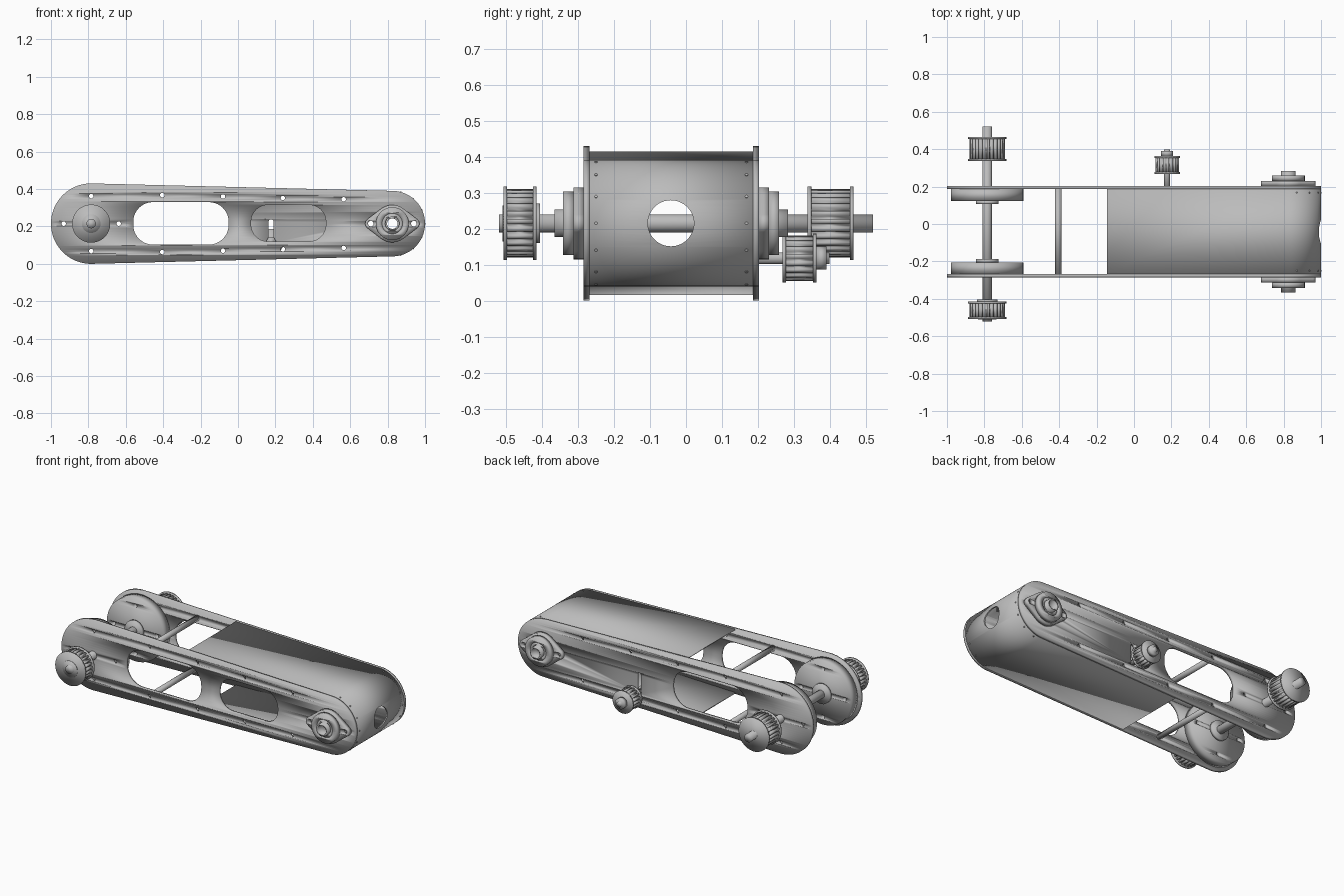
import bpy, math
from mathutils import Matrix, Vector
from mathutils.geometry import convex_hull_2d

if "Cube" in bpy.data.objects:
    bpy.data.objects.remove(bpy.data.objects["Cube"])

grey = bpy.data.materials.new("plain grey metal")
grey.use_nodes = True
grey.diffuse_color = (0.5, 0.5, 0.5, 1)
grey.node_tree.nodes["Principled BSDF"].inputs["Base Color"].default_value = (0.5, 0.5, 0.5, 1)

ZC = 0.215                  # height of both axes
TAIL, TAIL_R = -0.785, 0.215
NOSE, NOSE_R = 0.825, 0.175
FRONT, BACK = -0.285, 0.203  # outer faces of the side plates
THICK = 0.017


def circle(x, z, r, n=40):
    return [(x + r * math.cos(2 * math.pi * i / n), z + r * math.sin(2 * math.pi * i / n)) for i in range(n)]


def hull(*circles):
    pts = [Vector(p) for c in circles for p in c]
    return [tuple(pts[i]) for i in convex_hull_2d(pts)]


def slot(x0, x1, z0, z1, r):
    return hull(*[circle(x, z, r) for x in (x0 + r, x1 - r) for z in (z0 + r, z1 - r)])


def gear(x, z, r, depth, teeth):
    loop = []
    for i in range(teeth):
        for f, rad in ((0, r), (0.55, r), (0.62, r - depth), (0.93, r - depth)):
            a = 2 * math.pi * (i + f) / teeth
            loop.append((x + rad * math.cos(a), z + rad * math.sin(a)))
    return loop


def prism(name, loops, y0, y1):
    """Outline (first loop) with holes (other loops), extruded from y0 to y1."""
    cu = bpy.data.curves.new(name, 'CURVE')
    cu.dimensions = '2D'
    cu.fill_mode = 'BOTH'
    cu.extrude = abs(y1 - y0) / 2
    for loop in loops:
        sp = cu.splines.new('POLY')
        sp.points.add(len(loop) - 1)
        for p, (x, z) in zip(sp.points, loop):
            p.co = (x, z, 0, 1)
        sp.use_cyclic_u = True
    tmp = bpy.data.objects.new(name + "_curve", cu)
    bpy.context.collection.objects.link(tmp)
    bpy.context.view_layer.update()
    me = bpy.data.meshes.new_from_object(tmp.evaluated_get(bpy.context.evaluated_depsgraph_get()))
    bpy.data.objects.remove(tmp)
    me.transform(Matrix.Translation((0, (y0 + y1) / 2, 0)) @ Matrix.Rotation(math.pi / 2, 4, 'X'))
    me.name = name
    me.materials.clear()
    me.materials.append(grey)
    ob = bpy.data.objects.new(name, me)
    bpy.context.collection.objects.link(ob)
    weld = ob.modifiers.new("weld", 'WELD')
    weld.merge_threshold = 0.0001
    me.shade_smooth()
    me.set_sharp_from_angle(angle=math.radians(30))
    return ob


# Bolt hole positions
drum_bolts = [circle(TAIL + dx, ZC + dz, 0.012, 16)
              for dx, dz in ((0.147, 0), (-0.147, 0), (0, 0.147), (0, -0.147))]
edge_bolts = [circle(x, ZC + s * h, 0.012, 16)
              for x, h in ((-0.405, 0.152), (-0.08, 0.145), (0.24, 0.137), (0.565, 0.13)) for s in (1, -1)]
flange_bolts = [circle(NOSE + s * 0.115, ZC, 0.015, 20) for s in (1, -1)]

# Side plates
outline = hull(circle(TAIL, ZC, TAIL_R, 96), circle(NOSE, ZC, NOSE_R, 96))
shared = [slot(-0.56, -0.05, 0.103, 0.33, 0.105), circle(NOSE, ZC, 0.06)] + drum_bolts + edge_bolts + flange_bolts
window = slot(0.07, 0.47, 0.12, 0.315, 0.09)
adjuster = slot(0.163, 0.191, 0.1, 0.238, 0.0139)
prism("front_side_plate", [outline, window] + shared, FRONT, FRONT + THICK)
prism("back_side_plate", [outline, adjuster] + shared, BACK - THICK, BACK)

# Wrapped cover around the nose, with a round opening in its end
nx = (TAIL_R - NOSE_R) / (NOSE - TAIL)
nz = math.sqrt(1 - nx * nx)
phi = math.acos(nx)


def wrap(r, x0=-0.145, n=48):
    h = (r - nx * (x0 - NOSE)) / nz
    arc = [(NOSE + r * math.cos(phi - 2 * phi * i / n), ZC + r * math.sin(phi - 2 * phi * i / n)) for i in range(n + 1)]
    return [(x0, ZC + h)] + arc + [(x0, ZC - h)]


cover = prism("wrapped_cover", [wrap(NOSE_R) + wrap(NOSE_R - 0.008)[::-1]], FRONT + THICK, BACK - THICK)
bpy.ops.mesh.primitive_cylinder_add(vertices=48, radius=0.064, depth=0.3,
                                    location=(1, -0.042, ZC), rotation=(0, math.pi / 2, 0))
cutter = bpy.context.object
cutter.name = "cover_opening_cutter"
cutter.hide_render = True
cutter.display_type = 'WIRE'
cutter.hide_set(True)
cut = cover.modifiers.new("opening", 'BOOLEAN')
cut.operation = 'DIFFERENCE'
cut.solver = 'EXACT'
cut.object = cutter

# Rivets along the curved edges of the cover
for y in (FRONT + 0.035, BACK - 0.035):
    for i in range(7):
        a = math.radians(-75 + 25 * i)
        d = Vector((math.cos(a), 0, math.sin(a)))
        bpy.ops.mesh.primitive_cylinder_add(vertices=10, radius=0.004, depth=0.004,
                                            location=Vector((NOSE, y, ZC)) + d * NOSE_R,
                                            rotation=d.to_track_quat('Z', 'Y').to_euler())
        bpy.context.object.name = "cover_rivet"
        bpy.context.object.data.materials.append(grey)

# Spacer tubes between the plates
for label, s in (("upper", 1), ("lower", -1)):
    z = ZC + s * 0.152
    prism(label + "_spacer_tube", [circle(-0.405, z, 0.017, 24), circle(-0.405, z, 0.012, 24)],
          FRONT + THICK, BACK - THICK)

# Drums, nose bearings: each mirrored to both plates
for label, face, out in (("front", FRONT, -1), ("back", BACK, 1)):
    inner = face - out * THICK
    prism(label + "_drum", [circle(TAIL, ZC, 0.193, 80)] + drum_bolts, inner, inner - out * 0.062)
    prism(label + "_drum_hub", [circle(TAIL, ZC, 0.06)], inner - out * 0.062, inner - out * 0.08)
    flange = hull(circle(NOSE, ZC, 0.1, 64), *[circle(NOSE + s * 0.115, ZC, 0.03) for s in (1, -1)])
    prism(label + "_bearing_flange", [flange, circle(NOSE, ZC, 0.06)] + flange_bolts, face, face + out * 0.027)
    prism(label + "_bearing_housing", [circle(NOSE, ZC, 0.088, 56), circle(NOSE, ZC, 0.055)],
          face + out * 0.027, face + out * 0.056)
    prism(label + "_bearing_race", [circle(NOSE, ZC, 0.056), circle(NOSE, ZC, 0.036)],
          face - out * THICK, face + out * 0.05)
    prism(label + "_bearing_collar", [circle(NOSE, ZC, 0.038), circle(NOSE, ZC, 0.028)],
          face - out * THICK, face + out * 0.08)

# Drive axle
prism("drive_axle", [circle(TAIL, ZC, 0.025)], -0.52, 0.52)


def pulley(name, x, z, r, teeth, y0, y1):
    prism(name + "_teeth", [gear(x, z, r * 0.93, r * 0.13, teeth)], y0 + 0.009, y1 - 0.009)
    prism(name + "_near_rim", [circle(x, z, r, 64)], y0, y0 + 0.01)
    prism(name + "_far_rim", [circle(x, z, r, 64)], y1 - 0.01, y1)


# Toothed pulleys
pulley("front_pulley", TAIL, ZC, 0.102, 26, -0.507, -0.415)
prism("front_pulley_hub", [circle(TAIL, ZC, 0.055)], -0.415, -0.405)
prism("front_pulley_boss", [circle(TAIL, ZC, 0.05)], -0.51, -0.507)
pulley("back_pulley", TAIL, ZC, 0.102, 26, 0.338, 0.465)

# Tensioner pulley in the back plate's adjuster slot
TX, TZ = 0.177, 0.118
pulley("tensioner_pulley", TX, TZ, 0.068, 18, 0.268, 0.363)
prism("tensioner_hub", [circle(TX, TZ, 0.032)], 0.363, 0.39)
prism("tensioner_shaft", [circle(TX, TZ, 0.0165, 24)], 0.165, 0.398)
prism("tensioner_bolt_head", [circle(TX, TZ, 0.028, 6)], 0.165, BACK - THICK)
